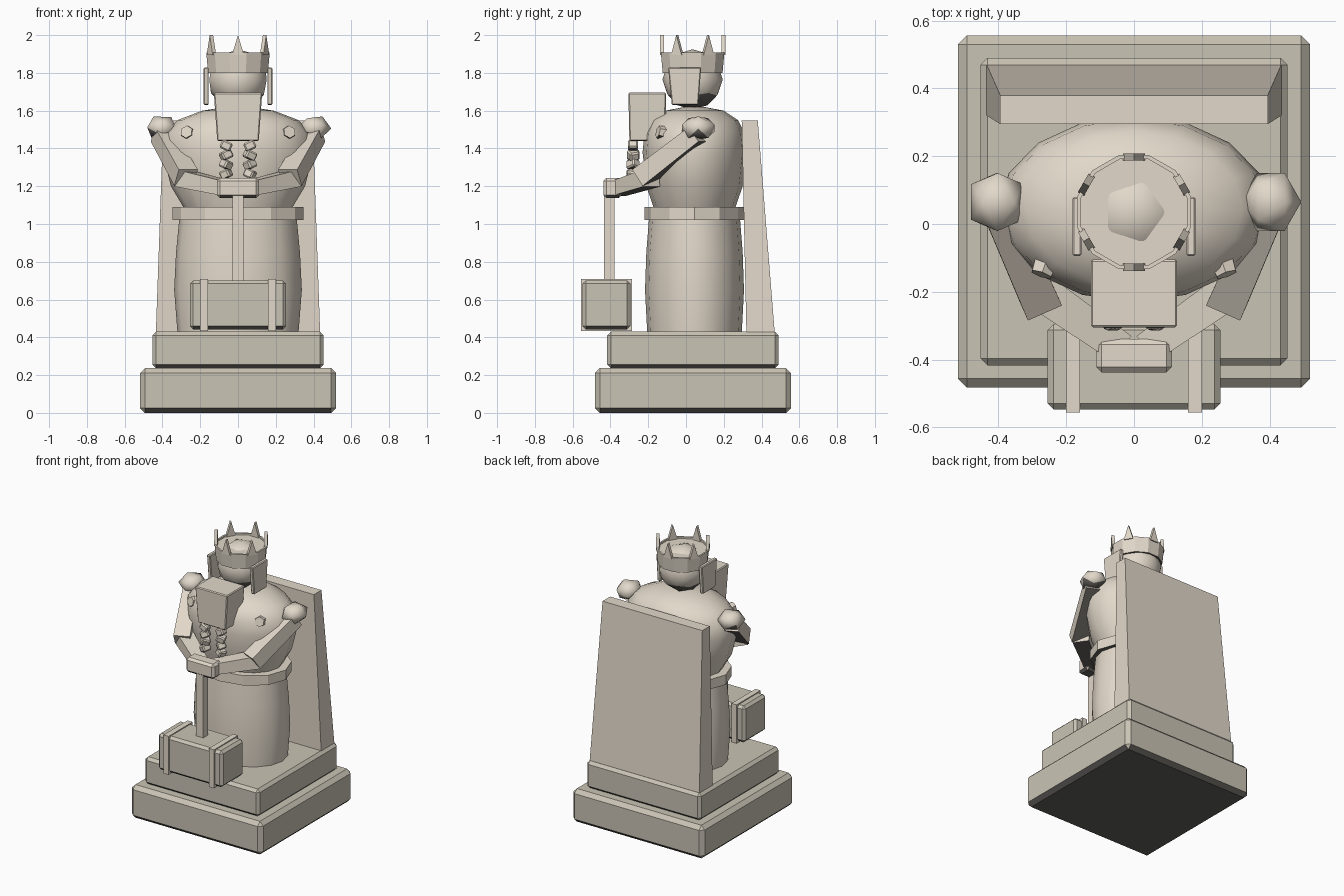
import bpy, bmesh, math
from mathutils import Vector, Matrix

cube = bpy.data.objects.get("Cube")
if cube:
    bpy.data.objects.remove(cube, do_unlink=True)


def material(name, rgb):
    mat = bpy.data.materials.new(name)
    mat.use_nodes = True
    mat.diffuse_color = (*rgb, 1)
    bsdf = next(n for n in mat.node_tree.nodes if n.type == "BSDF_PRINCIPLED")
    bsdf.inputs["Base Color"].default_value = (*rgb, 1)
    bsdf.inputs["Roughness"].default_value = 0.8
    return mat


PALE = material("pale_stone", (0.76, 0.69, 0.59))
GREY = material("grey_stone", (0.59, 0.55, 0.46))
DARK = material("dark_underside", (0.12, 0.115, 0.105))
BODY_Y = 0.045
HEAD_Y = 0.035


def finish(bm, name, smooth=0, bevel=0.0, mat=PALE):
    """Make the object; faces turned downward get the dark colour."""
    bmesh.ops.recalc_face_normals(bm, faces=bm.faces)
    if bevel:
        bmesh.ops.bevel(bm, geom=list(bm.edges), offset=bevel, segments=1,
                        profile=0.5, affect='EDGES')
    bm.normal_update()
    for face in bm.faces:
        face.material_index = int(face.normal.z < -0.65)
    mesh = bpy.data.meshes.new(name)
    bm.to_mesh(mesh)
    bm.free()
    mesh.materials.append(mat)
    mesh.materials.append(DARK)
    ob = bpy.data.objects.new(name, mesh)
    bpy.context.collection.objects.link(ob)
    if smooth:
        bpy.ops.object.select_all(action='DESELECT')
        ob.select_set(True)
        bpy.context.view_layer.objects.active = ob
        bpy.ops.object.shade_smooth_by_angle(angle=math.radians(smooth))


def loft(name, rings, **style):
    """Skin a list of equal-length point rings and cap both ends."""
    bm = bmesh.new()
    loops = [[bm.verts.new(p) for p in ring] for ring in rings]
    n = len(loops[0])
    for lo, hi in zip(loops, loops[1:]):
        for i in range(n):
            j = (i + 1) % n
            bm.faces.new((lo[i], lo[j], hi[j], hi[i]))
    bm.faces.new(loops[0][::-1])
    bm.faces.new(loops[-1])
    finish(bm, name, **style)


def rect(x0, x1, y0, y1, z):
    return [(x0, y0, z), (x1, y0, z), (x1, y1, z), (x0, y1, z)]


def box(name, x0, x1, y0, y1, z0, z1, **style):
    loft(name, [rect(x0, x1, y0, y1, z) for z in (z0, z1)], **style)


def oval(rx, ry, z, sides, y=BODY_Y, turn=0.0):
    angles = [math.tau * (i + turn) / sides for i in range(sides)]
    return [(rx * math.cos(a), y + ry * math.sin(a), z) for a in angles]


def ball(name, center, scale, detail, smooth, tilt=0.0):
    bm = bmesh.new()
    pose = (Matrix.Translation(center) @ Matrix.Diagonal((*scale, 1))
            @ Matrix.Rotation(tilt, 4, 'Y'))
    bmesh.ops.create_icosphere(bm, subdivisions=detail, radius=1, matrix=pose)
    finish(bm, name, smooth=smooth)


def limb(name, a, b, wide, tall, end=1.0):
    """Tapered square bar between two points."""
    a, b = Vector(a), Vector(b)
    d = (b - a).normalized()
    side = d.cross(Vector((0, 0, 1))).normalized()
    up = side.cross(d)
    rings = []
    for p, s in ((a, 1.0), (b, end)):
        u, v = side * wide * s / 2, up * tall * s / 2
        rings.append([p - u - v, p + u - v, p + u + v, p - u + v])
    loft(name, rings)


# Stepped plinth and leaning back slab
box("plinth", -0.52, 0.52, -0.483, 0.557, 0, 0.237, bevel=0.027, mat=GREY)
box("upper_step", -0.453, 0.453, -0.417, 0.49, 0.235, 0.43, bevel=0.02, mat=GREY)
loft("back_slab", [rect(-0.435, 0.435, 0.32, 0.47, 0.42),
                   rect(-0.395, 0.395, 0.295, 0.38, 1.547)])

# Robe, belt and torso
robe = [(0.42, 0.32, 0.25), (0.65, 0.338, 0.262), (0.85, 0.328, 0.255), (1.04, 0.31, 0.24)]
loft("robe", [oval(rx, ry, z, 16) for z, rx, ry in robe], smooth=40)
loft("belt", [oval(0.347, 0.265, z, 12) for z in (1.02, 1.09)])
torso = [(0.995, 0.12, 0.09), (1.04, 0.26, 0.2), (1.2, 0.355, 0.255), (1.38, 0.4, 0.275),
         (1.48, 0.385, 0.265), (1.55, 0.32, 0.23), (1.6, 0.19, 0.155), (1.62, 0.06, 0.05)]
loft("torso", [oval(rx, ry, z, 16) for z, rx, ry in torso], smooth=40)

# Head and rimmed crown with six flat points
ball("head", (0, HEAD_Y, 1.765), (0.16, 0.16, 0.16), 2, 40)
crown = [(0.164, 1.8), (0.174, 1.907), (0.162, 1.907), (0.162, 1.895)]
loft("crown", [oval(r, r, z, 12, HEAD_Y, 0.5) for r, z in crown])
for k in range(6):
    turn = Matrix.Translation((0, HEAD_Y, 0)) @ Matrix.Rotation(math.radians(30 + 60 * k), 4, 'Z')
    loft("crown_point", [[turn @ Vector(p) for p in ((r, -0.032, 1.895), (r, 0.032, 1.895), (r, 0, 2.0))]
                         for r in (0.152, 0.173)])

# Beard block and twisted braids
loft("beard", [rect(-0.11, 0.11, -0.3, -0.11, 1.44),
               rect(-0.128, 0.128, -0.305, -0.105, 1.695)], bevel=0.006)
for s in (-1, 1):
    for k in range(4):
        bm = bmesh.new()
        pose = (Matrix.Translation((s * 0.063, -0.28, 1.415 - 0.05 * k))
                @ Matrix.Rotation(s * (0.45 if k % 2 else -0.45), 4, 'Y')
                @ Matrix.Rotation(0.4 * k, 4, 'Z') @ Matrix.Diagonal((0.06, 0.054, 0.048, 1)))
        bmesh.ops.create_cube(bm, size=1, matrix=pose)
        finish(bm, "braid_knot", bevel=0.008)

# Paired cheek plates, shoulders, brooches and arms
for s, label in ((-1, "right"), (1, "left")):
    xs = sorted((s * 0.155, s * 0.182))
    loft(label + "_cheek_plate", [rect(*xs, -0.075, 0.065, 1.63),
                                  rect(*xs, -0.095, 0.08, 1.828)], bevel=0.005)
    ball(label + "_shoulder", (s * 0.404, 0.065, 1.508), (0.09, 0.1, 0.07), 1, 70, s * 0.5)
    bm = bmesh.new()
    face = Vector((s * 0.35, -1, 0.25)).to_track_quat('Z', 'Y').to_matrix().to_4x4()
    bmesh.ops.create_cone(bm, cap_ends=True, segments=6, radius1=0.042, radius2=0.034, depth=0.07,
                          matrix=Matrix.Translation((s * 0.262, -0.117, 1.48)) @ face)
    finish(bm, label + "_brooch")
    limb(label + "_upper_arm", (s * 0.405, 0.06, 1.475), (s * 0.275, -0.235, 1.245), 0.1, 0.095, 1.1)
    limb(label + "_forearm", (s * 0.295, -0.187, 1.242), (s * 0.04, -0.365, 1.185), 0.11, 0.09, 0.85)

# Clasped hands and the great hammer
box("hands", -0.112, 0.112, -0.438, -0.34, 1.137, 1.243, bevel=0.016)
box("hammer_handle", -0.029, 0.029, -0.435, -0.378, 0.66, 1.2)
box("hammer_head", -0.255, 0.255, -0.548, -0.295, 0.442, 0.702, bevel=0.018, mat=GREY)
for s in (-1, 1):
    x = s * 0.18
    box("hammer_strap", x - 0.02, x + 0.02, -0.557, -0.286, 0.433, 0.709)
